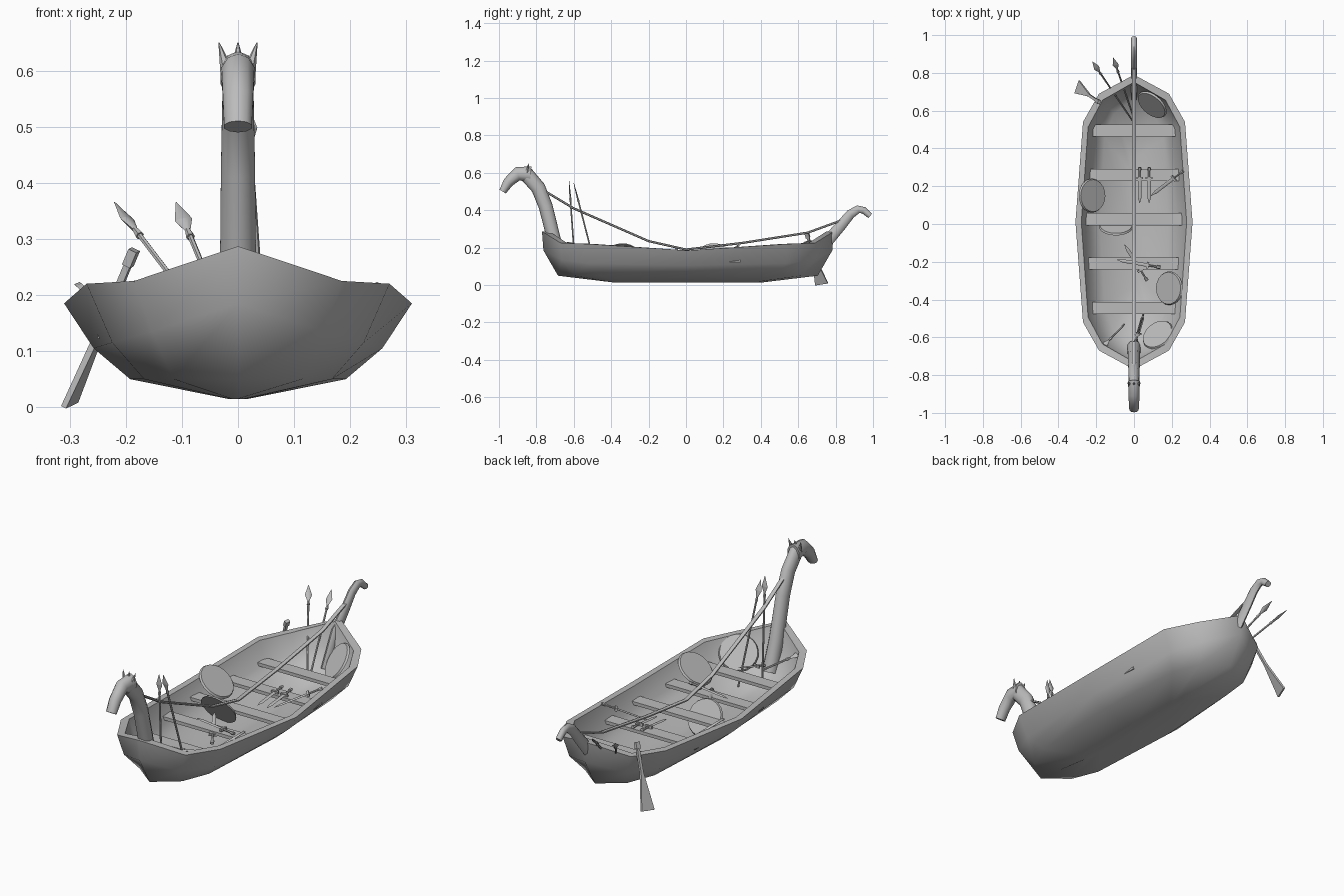
import bpy, bmesh, math
from mathutils import Vector

if "Cube" in bpy.data.objects:
    bpy.data.objects.remove(bpy.data.objects["Cube"], do_unlink=True)

plain_grey = bpy.data.materials.new("plain grey")
plain_grey.use_nodes = True
plain_grey.diffuse_color = (0.5, 0.5, 0.5, 1)
shader = plain_grey.node_tree.nodes["Principled BSDF"]
shader.inputs["Base Color"].default_value = plain_grey.diffuse_color

ACROSS = Vector((1, 0, 0))
ALONG = Vector((0, 1, 0))
SHAFT = (0.005, 0.005)
POINT = (0.001, 0.001)


def loft(name, rings, sharp_angle=50):
    """Skin a list of equal-length closed rings and cap both ends."""
    bm = bmesh.new()
    loops = [[bm.verts.new(point) for point in ring] for ring in rings]
    for lower, upper in zip(loops, loops[1:]):
        for i in range(len(lower)):
            bm.faces.new((lower[i - 1], lower[i], upper[i], upper[i - 1]))
    bm.faces.new(loops[0])
    bm.faces.new(loops[-1])
    bmesh.ops.recalc_face_normals(bm, faces=bm.faces)
    mesh = bpy.data.meshes.new(name)
    bm.to_mesh(mesh)
    bm.free()
    mesh.shade_smooth()
    mesh.set_sharp_from_angle(angle=math.radians(sharp_angle))
    mesh.materials.append(plain_grey)
    obj = bpy.data.objects.new(name, mesh)
    bpy.context.scene.collection.objects.link(obj)


def section(centre, u, v, sides):
    """Closed ellipse around a centre; four sides give a rectangle."""
    turn, grow = (math.pi / 4, math.sqrt(2)) if sides == 4 else (0, 1)
    angles = [turn + math.tau * i / sides for i in range(sides)]
    return [centre + grow * (u * math.cos(a) + v * math.sin(a)) for a in angles]


def rod(name, start, end, start_size, end_size, sides=6, wide=ACROSS):
    """Straight tapered part; sizes are half width and half thickness."""
    start, end = Vector(start), Vector(end)
    axis = (end - start).normalized()
    u = (wide - axis * wide.dot(axis)).normalized()
    v = axis.cross(u)
    loft(name, [section(centre, u * size[0], v * size[1], sides)
                for centre, size in ((start, start_size), (end, end_size))])


def tube(name, path, depths, widths, sides=10):
    """Bent part along a y, z path, tapering evenly between two half sizes."""
    points = [Vector((0, y, z)) for y, z in path]
    last = len(points) - 1
    rings = []
    for i, point in enumerate(points):
        tangent = points[min(i + 1, last)] - points[max(i - 1, 0)]
        normal = tangent.normalized().cross(ACROSS)
        depth, width = (a + (b - a) * i / last for a, b in (depths, widths))
        rings.append(section(point, normal * depth, ACROSS * width, sides))
    loft(name, rings)


# Hull: a quarter plan from tip to midship, mirrored into closed loops
quarter = [(0, 0.78), (0.185, 0.68), (0.27, 0.53), (0.31, 0)]
sheer = [0.287, 0.225, 0.22, 0.185]
chine = [0.185, 0.135, 0.115, 0.105]


def hull_ring(across, along, heights):
    bow = [Vector((x * across, -y * along, z)) for (x, y), z in zip(quarter, heights)]
    stern = [Vector((p.x, -p.y, p.z)) for p in reversed(bow[:-1])]
    half = bow + stern
    loop = half + [Vector((-p.x, p.y, p.z)) for p in reversed(half[1:-1])]
    return [p + ALONG * 0.01 for p in loop]


def level(z):
    return [z] * len(quarter)


outer_shell = [hull_ring(0.06, 0.52, level(0.015)), hull_ring(0.62, 0.89, level(0.05)),
               hull_ring(0.83, 0.99, chine), hull_ring(1, 1, sheer)]
inner_shell = [hull_ring(0.9, 0.95, sheer), hull_ring(0.77, 0.93, chine),
               hull_ring(0.58, 0.84, level(0.065)), hull_ring(0.06, 0.5, level(0.035))]
loft("hull", outer_shell + inner_shell, sharp_angle=60)

# Thwarts, evenly spaced and shorter towards the ends
for step in range(-2, 3):
    y = 0.025 + step * 0.235
    end = ACROSS * (0.26 - 0.01 * step * step)
    seat = Vector((0, y, 0.13))
    plank = (0.032, 0.008)
    rod(f"thwart_{step + 3}", seat - end, seat + end, plank, plank, sides=4, wide=ALONG)

# Horse figurehead: neck, head, ears and forelock
tube("figurehead_neck", [(-0.65, 0.08), (-0.7, 0.22), (-0.75, 0.42), (-0.79, 0.52), (-0.86, 0.6)],
     depths=(0.035, 0.04), widths=(0.036, 0.028))
tube("figurehead_head", [(-0.83, 0.59), (-0.9, 0.595), (-0.95, 0.55), (-0.98, 0.5)],
     depths=(0.045, 0.02), widths=(0.033, 0.026))
for label, side in (("left_ear", 1), ("right_ear", -1)):
    rod(label, (side * 0.02, -0.85, 0.6), (side * 0.034, -0.84, 0.65), (0.012, 0.012), POINT)
rod("forelock", (0, -0.85, 0.61), (0, -0.84, 0.65), (0.012, 0.015), POINT)

# Curled stern post
tube("stern_post", [(0.68, 0.08), (0.76, 0.24), (0.83, 0.32), (0.88, 0.38),
                    (0.92, 0.405), (0.95, 0.4), (0.985, 0.37)],
     depths=(0.035, 0.015), widths=(0.017, 0.015), sides=8)

# Sagging rope from the neck to the stern post
tube("stay_rope", [(-0.75, 0.5), (-0.6, 0.41), (-0.2, 0.235), (0, 0.19),
                   (0.3, 0.225), (0.65, 0.28), (0.87, 0.36)],
     depths=(0.006, 0.006), widths=(0.011, 0.011), sides=6)


# Round shields, each tipped towards a horizontal direction
def shield(name, x, y, lean, z=0.165):
    centre = Vector((x, y, z))
    half = Vector((*lean, 0.6)).normalized() * 0.005
    rod(name, centre - half, centre + half, (0.09, 0.09), (0.085, 0.085), sides=20, wide=ALONG + ACROSS)


shield("right_side_shield", -0.22, 0.15, lean=(0.5, 0))
shield("left_side_shield", 0.185, -0.34, lean=(-0.5, 0))
shield("middle_shield", -0.095, -0.01, lean=(0, 1), z=0.125)
shield("stern_shield", 0.095, 0.63, lean=(-0.6, -0.7))
shield("bow_shield", 0.125, -0.585, lean=(-0.4, 0.5))


# Spears: shaft, collar and two-part leaf blade
def spear(name, butt, tip, wide=ACROSS):
    butt, tip = Vector(butt), Vector(tip)
    back = (butt - tip).normalized()
    neck, belly = tip + back * 0.08, tip + back * 0.05
    collar, broad = (0.008, 0.008), (0.016, 0.004)
    rod(name + "_shaft", butt, neck, SHAFT, SHAFT)
    rod(name + "_collar", neck + back * 0.02, neck, collar, SHAFT)
    rod(name + "_blade_base", neck, belly, SHAFT, broad, wide=wide)
    rod(name + "_blade_tip", belly, tip, broad, POINT, wide=wide)


spear("outer_stern_spear", (-0.01, 0.55, 0.09), (-0.22, 0.86, 0.365), wide=ACROSS + ALONG)
spear("inner_stern_spear", (0, 0.56, 0.1), (-0.11, 0.88, 0.365))
spear("front_bow_spear", (0, -0.59, 0.06), (0.01, -0.625, 0.555))
spear("rear_bow_spear", (0.05, -0.475, 0.06), (0.015, -0.6, 0.545))
spear("resting_spear", (-0.05, -0.53, 0.15), (-0.185, -0.67, 0.225))

# Steering oar over the right quarter: knob, loom and blade
top, bottom = Vector((-0.185, 0.645, 0.28)), Vector((-0.3, 0.725, 0.005))
flat = ALONG + ACROSS * 0.25
knob, loom, blade_end = (0.011, 0.008), (0.007, 0.006), (0.036, 0.005)
rod("oar_knob", top, top.lerp(bottom, 0.1), knob, knob, sides=4, wide=flat)
rod("oar_loom", top, top.lerp(bottom, 0.5), loom, loom, sides=4, wide=flat)
rod("oar_blade", top.lerp(bottom, 0.45), bottom, loom, blade_end, sides=4, wide=flat)


# Swords: pommel, grip, guard and blade
def sword(name, pommel, point, wide=ACROSS):
    pommel, point = Vector(pommel), Vector(point)
    hilt, guard_end = pommel.lerp(point, 0.27), pommel.lerp(point, 0.32)
    knob, guard, edge = (0.009, 0.007), (0.018, 0.007), (0.009, 0.003)
    rod(name + "_pommel", pommel, pommel.lerp(point, 0.08), knob, knob)
    rod(name + "_grip", pommel, hilt, SHAFT, SHAFT)
    rod(name + "_guard", hilt, guard_end, guard, guard, sides=4, wide=wide)
    rod(name + "_blade", guard_end, pommel.lerp(point, 0.85), edge, edge, wide=wide)
    rod(name + "_tip", pommel.lerp(point, 0.85), point, edge, POINT, wide=wide)


for label, x in (("inner_sword", 0.03), ("outer_sword", 0.08)):
    sword(label, (x, 0.3, 0.15), (x, 0.11, 0.13))
sword("leaning_sword", (0.26, 0.28, 0.21), (0.09, 0.15, 0.12), wide=ACROSS - ALONG)
sword("crossed_sword", (0.14, -0.23, 0.15), (-0.09, -0.19, 0.15), wide=ALONG)
sword("dropped_sword", (0.07, -0.3, 0.11), (-0.05, -0.11, 0.16), wide=ACROSS + ALONG)
sword("bow_sword", (0.01, -0.62, 0.12), (0.05, -0.48, 0.15))
